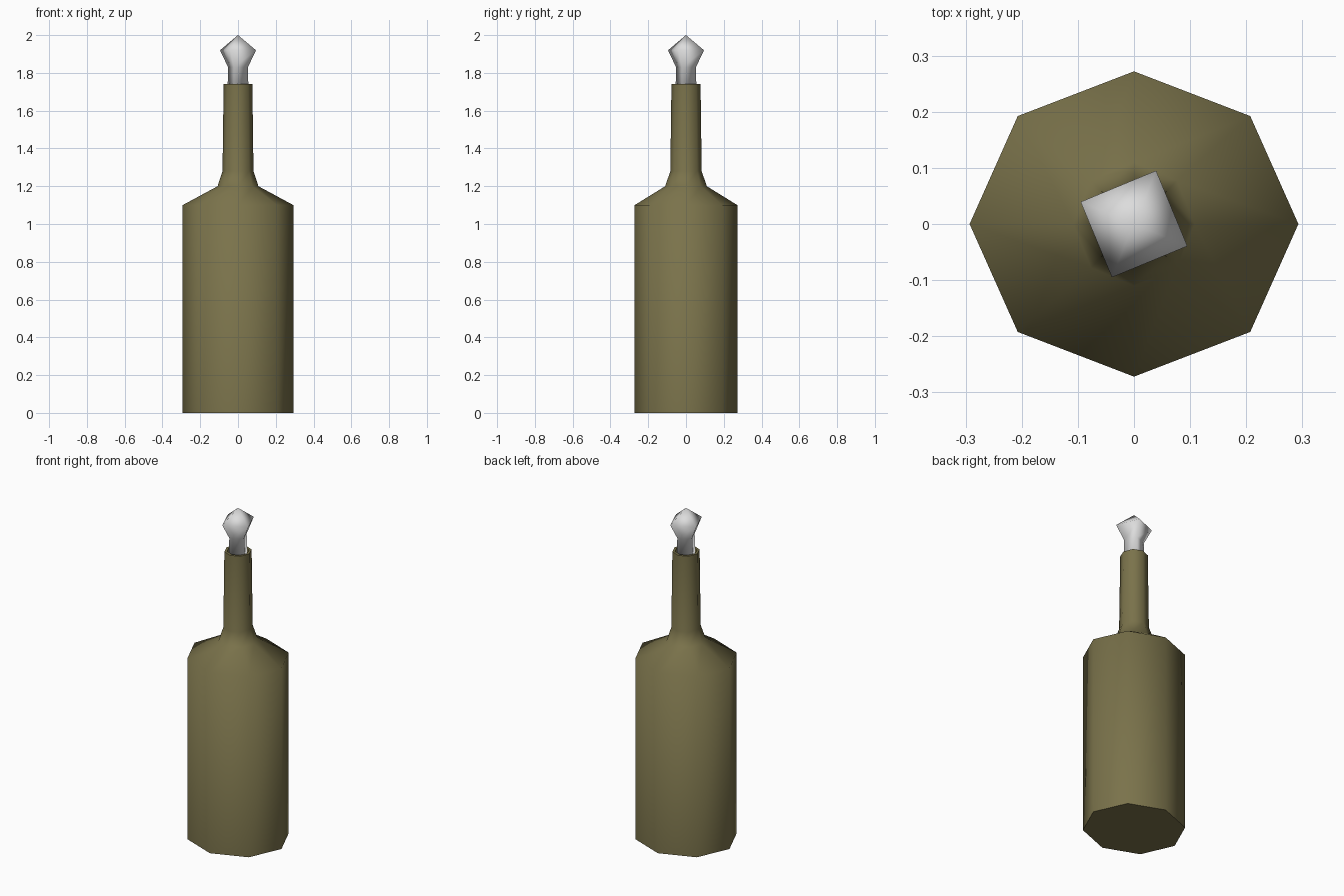
import bpy
import bmesh
import math

old = bpy.data.objects.get("Cube")
if old:
    bpy.data.objects.remove(old, do_unlink=True)


def make_material(name, rgb):
    mat = bpy.data.materials.new(name)
    mat.use_nodes = True
    mat.diffuse_color = (*rgb, 1)
    bsdf = mat.node_tree.nodes["Principled BSDF"]
    bsdf.inputs["Base Color"].default_value = (*rgb, 1)
    bsdf.inputs["Roughness"].default_value = 0.6
    return mat


def lathe(name, profile, sides, turn, mat, smooth_angle):
    """Stack rings of (x radius, y radius, z); a zero radius closes to a point."""
    bm = bmesh.new()
    rings = []
    for rx, ry, z in profile:
        if rx == 0:
            rings.append([bm.verts.new((0, 0, z))] * sides)
            continue
        angles = [turn + math.tau * i / sides for i in range(sides)]
        rings.append([bm.verts.new((rx * math.cos(a), ry * math.sin(a), z)) for a in angles])
    bm.faces.new(rings[0][::-1])
    for low, high in zip(rings, rings[1:]):
        for i in range(sides):
            j = (i + 1) % sides
            corners = [low[i], low[j], high[j], high[i]]
            bm.faces.new(list(dict.fromkeys(corners)))
    bmesh.ops.recalc_face_normals(bm, faces=bm.faces)
    mesh = bpy.data.meshes.new(name)
    bm.to_mesh(mesh)
    bm.free()
    mesh.materials.append(mat)
    obj = bpy.data.objects.new(name, mesh)
    bpy.context.collection.objects.link(obj)
    bpy.ops.object.select_all(action="DESELECT")
    obj.select_set(True)
    bpy.context.view_layer.objects.active = obj
    bpy.ops.object.shade_smooth_by_angle(angle=math.radians(smooth_angle))
    return obj


olive = make_material("olive glass", (0.195, 0.17, 0.07))
silver = make_material("pale grey", (0.72, 0.72, 0.72))

# Eight-sided bottle: body, sloping shoulder, neck and shallow mouth
lathe("bottle", [
    (0.293, 0.272, 0), (0.293, 0.272, 1.1),
    (0.108, 0.11, 1.2), (0.082, 0.083, 1.28), (0.076, 0.077, 1.74),
    (0.062, 0.062, 1.74), (0.062, 0.062, 1.71), (0, 0, 1.71),
], 8, 0, olive, 65)

# Four-sided stopper with a flared, pointed head
lathe("stopper", [
    (0.06, 0.06, 1.7), (0.057, 0.057, 1.83), (0.103, 0.103, 1.92), (0, 0, 2),
], 4, math.radians(67.5), silver, 95)
